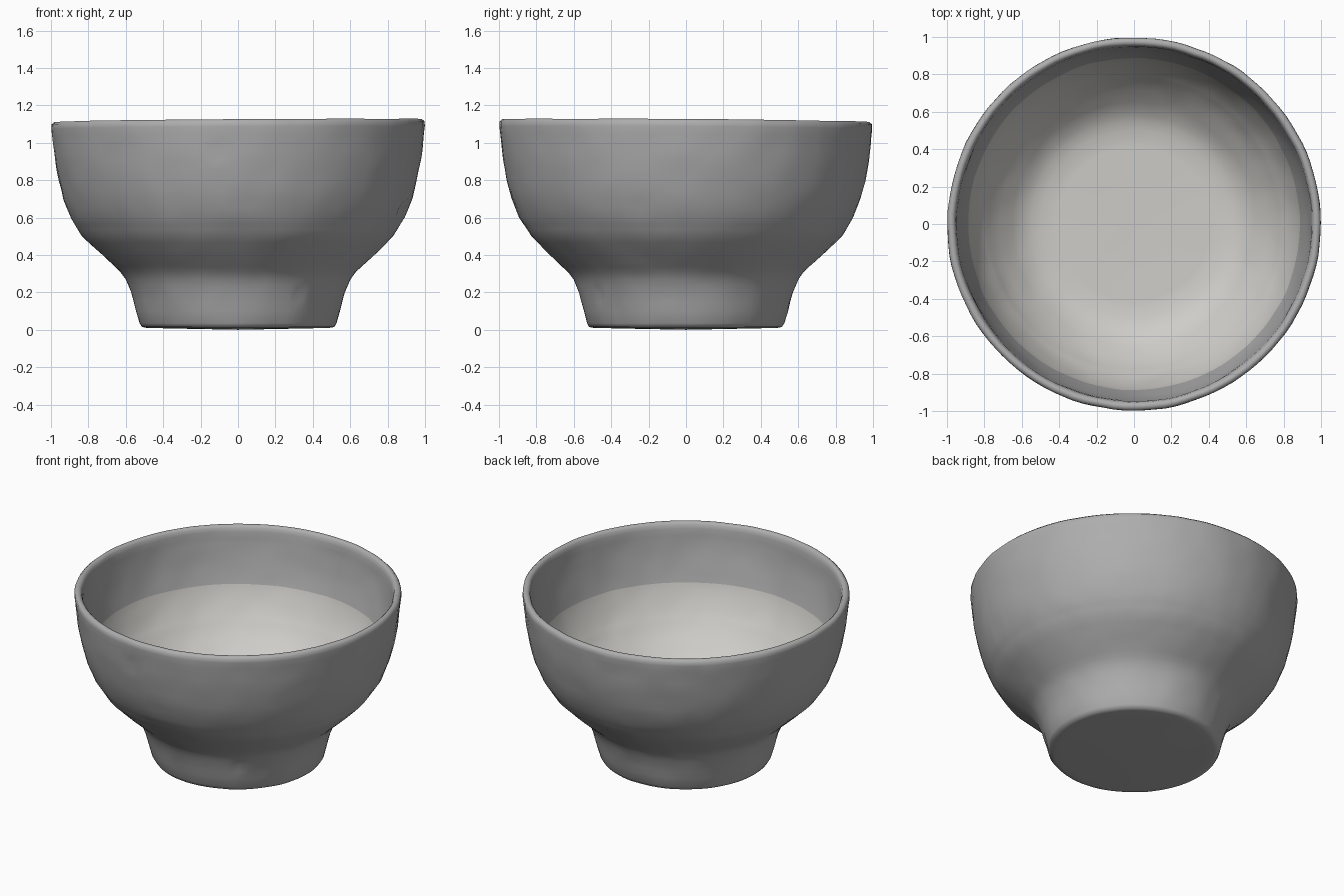
import bpy, bmesh
from math import sin, cos, tau, exp
from mathutils import Vector, noise

if "Cube" in bpy.data.objects:
    bpy.data.objects.remove(bpy.data.objects["Cube"])

SEGMENTS = 112

# Bowl cross-section: underside, foot, flare, wall, rim, then back down the inside
profile = [
    (0.25, 0.005), (0.49, 0.01), (0.515, 0.015), (0.527, 0.035), (0.545, 0.10),
    (0.572, 0.20), (0.60, 0.27), (0.63, 0.31), (0.69, 0.365), (0.76, 0.43),
    (0.83, 0.50), (0.893, 0.60), (0.932, 0.70), (0.958, 0.80), (0.977, 0.90),
    (0.989, 1.00), (0.998, 1.08), (0.997, 1.105), (0.983, 1.118), (0.967, 1.118),
    (0.955, 1.105), (0.949, 1.08), (0.942, 1.00), (0.926, 0.90), (0.902, 0.80),
    (0.872, 0.70), (0.825, 0.60), (0.75, 0.49), (0.685, 0.42), (0.62, 0.36),
    (0.55, 0.32), (0.45, 0.30), (0.20, 0.295),
]

# Small chips in the clay: position and depth
chips = [
    ((-0.12, -0.97, 0.95), 0.02), ((0.33, -0.47, 0.19), 0.02),
    ((-0.08, -0.55, 0.12), 0.015), ((-0.33, -0.43, 0.13), 0.015),
    ((0.40, -0.37, 0.12), 0.015), ((0.87, -0.26, 0.65), 0.015),
]


def refine(points):
    """Split long profile spans so the surface can carry hand-made dents."""
    out = []
    for (r0, z0), (r1, z1) in zip(points, points[1:]):
        n = max(1, round(((r1 - r0) ** 2 + (z1 - z0) ** 2) ** 0.5 / 0.045))
        out += [(r0 + (r1 - r0) * i / n, z0 + (z1 - z0) * i / n) for i in range(n)]
    return out + [points[-1]]


def hand_shape(p):
    """Gentle uneven surface, chips and a slightly tilted rim."""
    out = Vector((p.x, p.y, 0)).normalized()
    wobble = 0.003 * noise.noise(p * 4.5) + 0.004 * noise.noise(p * 9)
    for c, depth in chips:
        wobble -= depth * exp(-((p - Vector(c)).length / 0.018) ** 2)
    lift = 0.008 * (p.x - p.y) * max(0, p.z - 0.3) / 0.8
    q = p + out * wobble
    q.z += lift + 0.003 * noise.noise(p * 2.5) * min(1, p.z * 3)
    return q


# Lathe the profile into rings and cap both ends
bm = bmesh.new()
rings = []
for r, z in refine(profile):
    rings.append([bm.verts.new(hand_shape(Vector((
        r * cos(tau * i / SEGMENTS), r * sin(tau * i / SEGMENTS), z))))
        for i in range(SEGMENTS)])
for a, b in zip(rings, rings[1:]):
    for i in range(SEGMENTS):
        j = (i + 1) % SEGMENTS
        bm.faces.new((a[i], a[j], b[j], b[i]))
for ring, z in ((rings[0], 0.0), (rings[-1], 0.295)):
    centre = bm.verts.new((0, 0, z))
    for i in range(SEGMENTS):
        bm.faces.new((centre, ring[i], ring[(i + 1) % SEGMENTS]))
bmesh.ops.recalc_face_normals(bm, faces=bm.faces)

# Dark clay outside, paler clay inside
for name, colour in (("outer_clay", (0.42, 0.42, 0.42, 1)), ("inner_clay", (0.62, 0.61, 0.58, 1))):
    mat = bpy.data.materials.new(name)
    mat.diffuse_color = colour
    mat.use_nodes = True
    mat.node_tree.nodes["Principled BSDF"].inputs["Base Color"].default_value = mat.diffuse_color
    bpy.data.materials.get(name)
for f in bm.faces:
    c = f.calc_center_median()
    facing_in = f.normal.x * c.x + f.normal.y * c.y < 0 or f.normal.z > 0.9
    f.material_index = 1 if facing_in and c.z > 0.25 and c.z < 0.75 else 0

mesh = bpy.data.meshes.new("bowl")
bm.to_mesh(mesh)
bm.free()
for name in ("outer_clay", "inner_clay"):
    mesh.materials.append(bpy.data.materials[name])
bowl = bpy.data.objects.new("bowl", mesh)
bpy.context.collection.objects.link(bowl)
bpy.context.view_layer.objects.active = bowl
bowl.select_set(True)
bpy.ops.object.shade_smooth_by_angle(angle=0.9)
